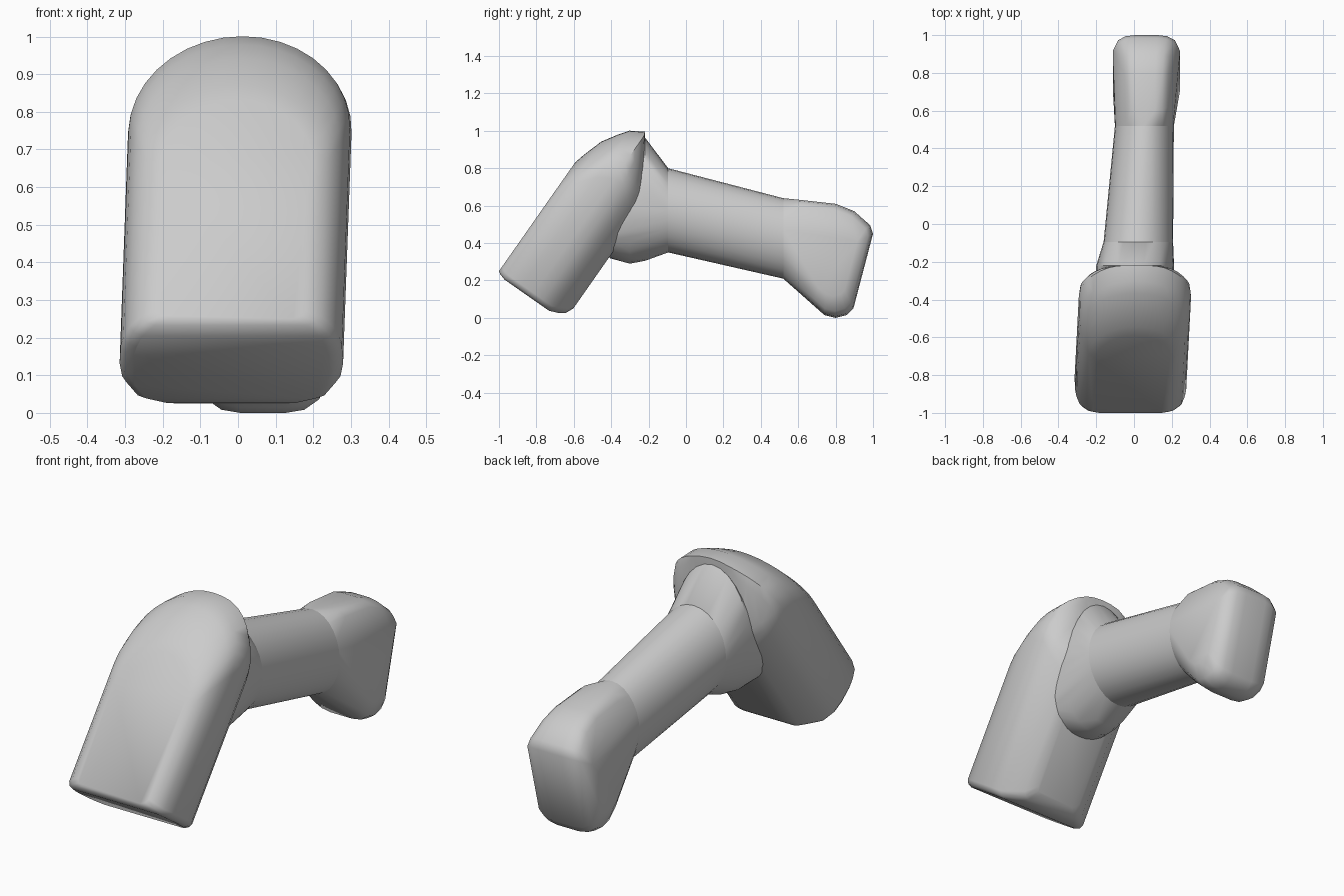
import bpy, bmesh
from math import sin, cos, pi, radians
from mathutils import Vector

if "Cube" in bpy.data.objects:
    bpy.data.objects.remove(bpy.data.objects["Cube"])


def lerp(a, b, t):
    return a + (b - a) * t


def hull(name, points):
    """Closed convex part wrapped around cross-section points, smooth shaded."""
    bm = bmesh.new()
    for p in points:
        bm.verts.new(p)
    bmesh.ops.remove_doubles(bm, verts=bm.verts, dist=0.0005)
    bmesh.ops.convex_hull(bm, input=bm.verts)
    loose = [v for v in bm.verts if not v.link_faces]
    bmesh.ops.delete(bm, geom=loose, context='VERTS')
    bmesh.ops.dissolve_limit(bm, angle_limit=radians(1), verts=bm.verts, edges=bm.edges)
    bmesh.ops.recalc_face_normals(bm, faces=bm.faces)
    mesh = bpy.data.meshes.new(name)
    bm.to_mesh(mesh)
    bm.free()
    ob = bpy.data.objects.new(name, mesh)
    bpy.context.collection.objects.link(ob)
    bpy.ops.object.select_all(action='DESELECT')
    ob.select_set(True)
    bpy.context.view_layer.objects.active = ob
    bpy.ops.object.shade_smooth_by_angle(angle=radians(40))
    return ob


def ring(y, cx, hw, z0, z1, n=28):
    """Ellipse standing across the handle direction."""
    return [Vector((cx + hw * cos(2 * pi * i / n), y,
                    (z0 + z1) / 2 + (z1 - z0) / 2 * sin(2 * pi * i / n)))
            for i in range(n)]


# Head: arched slab, layered through its thickness and tilted back,
# with its rear pressed onto an upright, softly rounded back
def head_point(x, s, d):
    back = -0.22 - 0.10 * (abs(x) / 0.29) ** 4
    return Vector((x - 0.018 + 0.03 * s,
                   min(back, -1 + 0.574 * s + 0.819 * d),
                   0.25 + 0.819 * s - 0.574 * d))


# depth, half width, top, bottom
head_layers = [(0.00, 0.200, 0.71, 0.00), (0.015, 0.238, 0.77, -0.01),
               (0.05, 0.270, 0.88, -0.02), (0.10, 0.287, 0.96, -0.02),
               (0.14, 0.294, 1.015, -0.02), (0.22, 0.297, 1.065, -0.02),
               (0.28, 0.290, 1.060, -0.02), (0.34, 0.260, 0.98, -0.02),
               (0.39, 0.205, 0.88, 0.00), (0.42, 0.180, 0.82, 0.02),
               (0.44, 0.130, 0.731, 0.065)]
pts = []
for d, hw, top, bottom in head_layers:
    arch = 0.3 * hw / 0.29
    for i in range(19):
        a = pi * i / 18
        pts.append(head_point(hw * cos(a), top - arch + arch * sin(a), d))
    for side in (-1, 1):
        pts.append(head_point(side * hw, bottom + 0.03, d))
        pts.append(head_point(side * (hw - 0.012), bottom + 0.01, d))
        pts.append(head_point(side * (hw - 0.035), bottom, d))
hull("head", pts)

# Collar: flares from the handle into the head
neck = ring(-0.095, 0.023, 0.184, 0.35, 0.80)
hull("collar", neck
     + ring(-0.22, 0.005, 0.205, 0.305, 0.965)
     + ring(-0.30, 0.005, 0.21, 0.29, 0.90)
     + ring(-0.41, 0.0, 0.20, 0.32, 0.65))

# Handle: slightly tapered oval bar
wrist = ring(0.52, 0.055, 0.156, 0.21, 0.64)
hull("handle", neck + wrist)

# Handle end: side profile shrunk towards both sides and narrowed at the top
profile = [(0.60, 0.632), (0.80, 0.61), (0.90, 0.57), (0.985, 0.495), (1.0, 0.45),
           (0.895, 0.05), (0.86, 0.015), (0.80, 0.0), (0.74, 0.015), (0.68, 0.07)]
pts = list(wrist)
for hw, k in ((0.06, 1.0), (0.11, 0.975), (0.15, 0.89), (0.178, 0.65)):
    for side in (-1, 1):
        for y, z in profile:
            w = hw * (1 - 1.4 * max(0, z - 0.45))
            pts.append(Vector((0.066 + side * w, lerp(0.76, y, k), lerp(0.33, z, k))))
hull("handle_end", pts)
